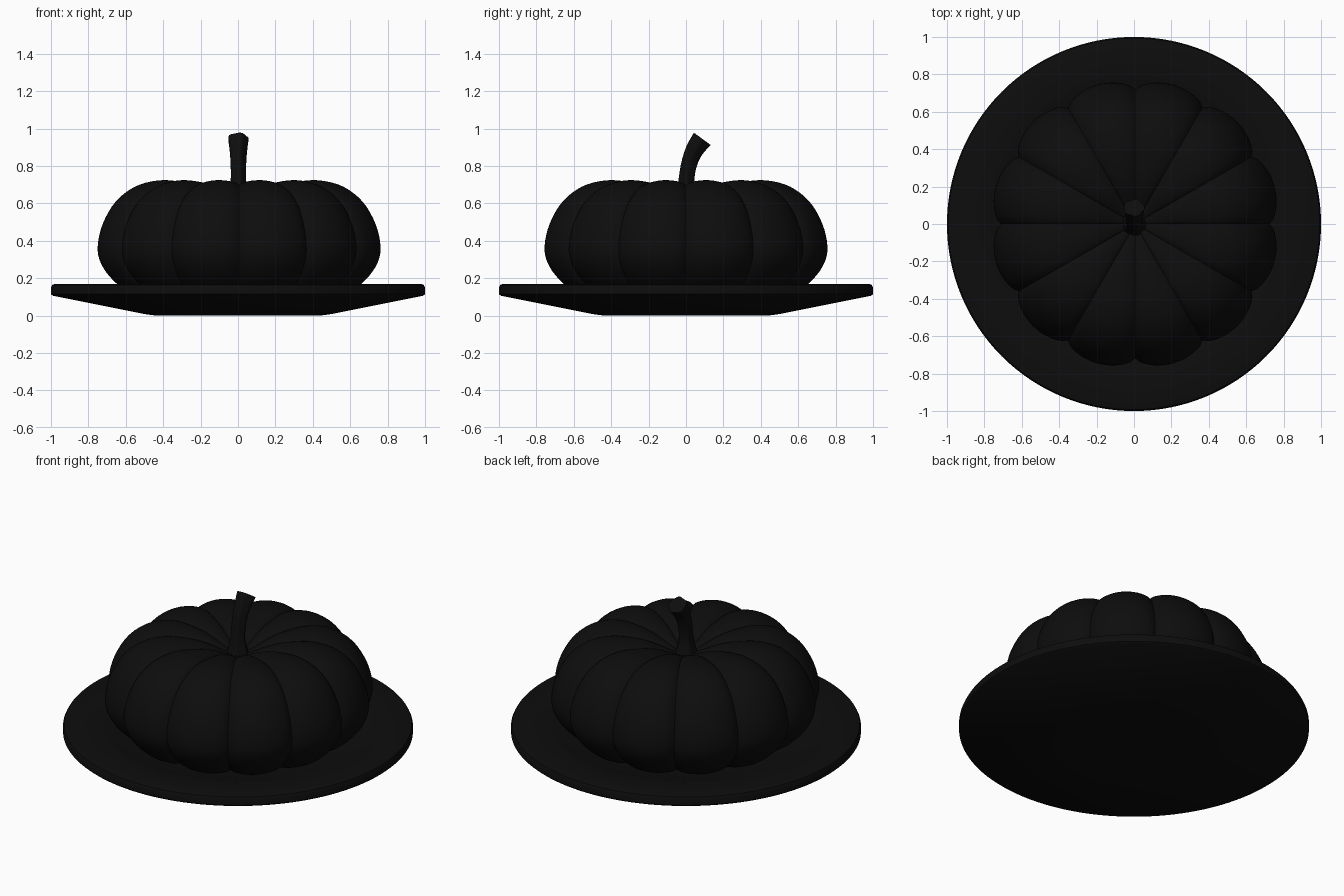
import bpy, bmesh, math
from mathutils import Vector
from mathutils.geometry import interpolate_bezier

if "Cube" in bpy.data.objects:
    bpy.data.objects.remove(bpy.data.objects["Cube"], do_unlink=True)

black = bpy.data.materials.new("matte black")
black.use_nodes = True
colour = (0.004, 0.004, 0.004, 1)
black.diffuse_color = colour
black.node_tree.nodes["Principled BSDF"].inputs["Base Color"].default_value = colour


def smooth(points, steps):
    """Pass a smooth curve through the points."""
    pts = [Vector(p) for p in points]
    out = []
    for i in range(len(pts) - 1):
        a, b = pts[i], pts[i + 1]
        before, after = pts[max(i - 1, 0)], pts[min(i + 2, len(pts) - 1)]
        out += interpolate_bezier(a, a + (b - before) / 6, b - (after - a) / 6, b, steps + 1)[:-1]
    return out + [pts[-1]]


def skin(name, rings, angle):
    """Join rings of points into a closed, capped surface."""
    bm = bmesh.new()
    loops = [[bm.verts.new(p) for p in ring] for ring in rings]
    n = len(loops[0])
    for low, high in zip(loops, loops[1:]):
        for i in range(n):
            j = (i + 1) % n
            bm.faces.new((low[i], low[j], high[j], high[i]))
    bm.faces.new(loops[0][::-1])
    bm.faces.new(loops[-1])
    bmesh.ops.recalc_face_normals(bm, faces=bm.faces)
    mesh = bpy.data.meshes.new(name)
    bm.to_mesh(mesh)
    bm.free()
    mesh.materials.append(black)
    obj = bpy.data.objects.new(name, mesh)
    bpy.context.collection.objects.link(obj)
    bpy.ops.object.select_all(action="DESELECT")
    obj.select_set(True)
    bpy.context.view_layer.objects.active = obj
    bpy.ops.object.shade_smooth_by_angle(angle=math.radians(angle))
    return obj


def turn(n):
    return [2 * math.pi * i / n for i in range(n)]


# Plate with a sloping underside, rounded rim and shallow well
plate_profile = [(0.44, 0), (0.5, 0.008), (0.99, 0.106), (1, 0.115), (1, 0.15), (0.993, 0.164),
                 (0.975, 0.17), (0.79, 0.166), (0.76, 0.158), (0.5, 0.08), (0.02, 0.075)]
skin("plate", [[(r * math.cos(a), r * math.sin(a), z) for a in turn(128)]
               for r, z in plate_profile], 35)

# Pumpkin body: smooth squat profile pinched by twelve creases
body_profile = smooth([(0.02, 0.085, 0), (0.4, 0.075, 0), (0.58, 0.11, 0), (0.69, 0.19, 0),
                       (0.755, 0.28, 0), (0.772, 0.37, 0), (0.745, 0.49, 0), (0.675, 0.61, 0),
                       (0.57, 0.69, 0), (0.45, 0.722, 0), (0.34, 0.718, 0), (0.22, 0.695, 0),
                       (0.1, 0.64, 0), (0.02, 0.605, 0)], 4)
MIDDLE = 0.34


def body_point(r, z, a):
    lobe = abs(math.sin(6 * a)) ** 0.6
    pinch = 1 - 0.07 * (1 - lobe) * min(1, r / 0.2)
    return (r * pinch * math.cos(a) + 0.006, r * pinch * math.sin(a),
            MIDDLE + (z - MIDDLE) * pinch)


skin("pumpkin_body", [[body_point(r, z, a) for a in turn(192)]
                      for r, z, _ in body_profile], 60)

# Curved ribbed stem: path holds y, z and radius
stem_path = smooth([(0, 0.58, 0.075), (0, 0.64, 0.055), (0.001, 0.71, 0.042), (0.014, 0.8, 0.041),
                    (0.043, 0.88, 0.046), (0.087, 0.945, 0.054)], 3)
stem_rings = []
for i, (y, z, r) in enumerate(stem_path):
    ahead, behind = stem_path[min(i + 1, len(stem_path) - 1)], stem_path[max(i - 1, 0)]
    lean = math.atan2(ahead[0] - behind[0], ahead[1] - behind[1])
    ring = []
    for a in turn(40):
        rr = r * (1 + 0.06 * math.cos(5 * a))
        side = rr * math.sin(a)
        ring.append((rr * math.cos(a), y + side * math.cos(lean), z - side * math.sin(lean)))
    stem_rings.append(ring)
skin("stem", stem_rings, 45)
